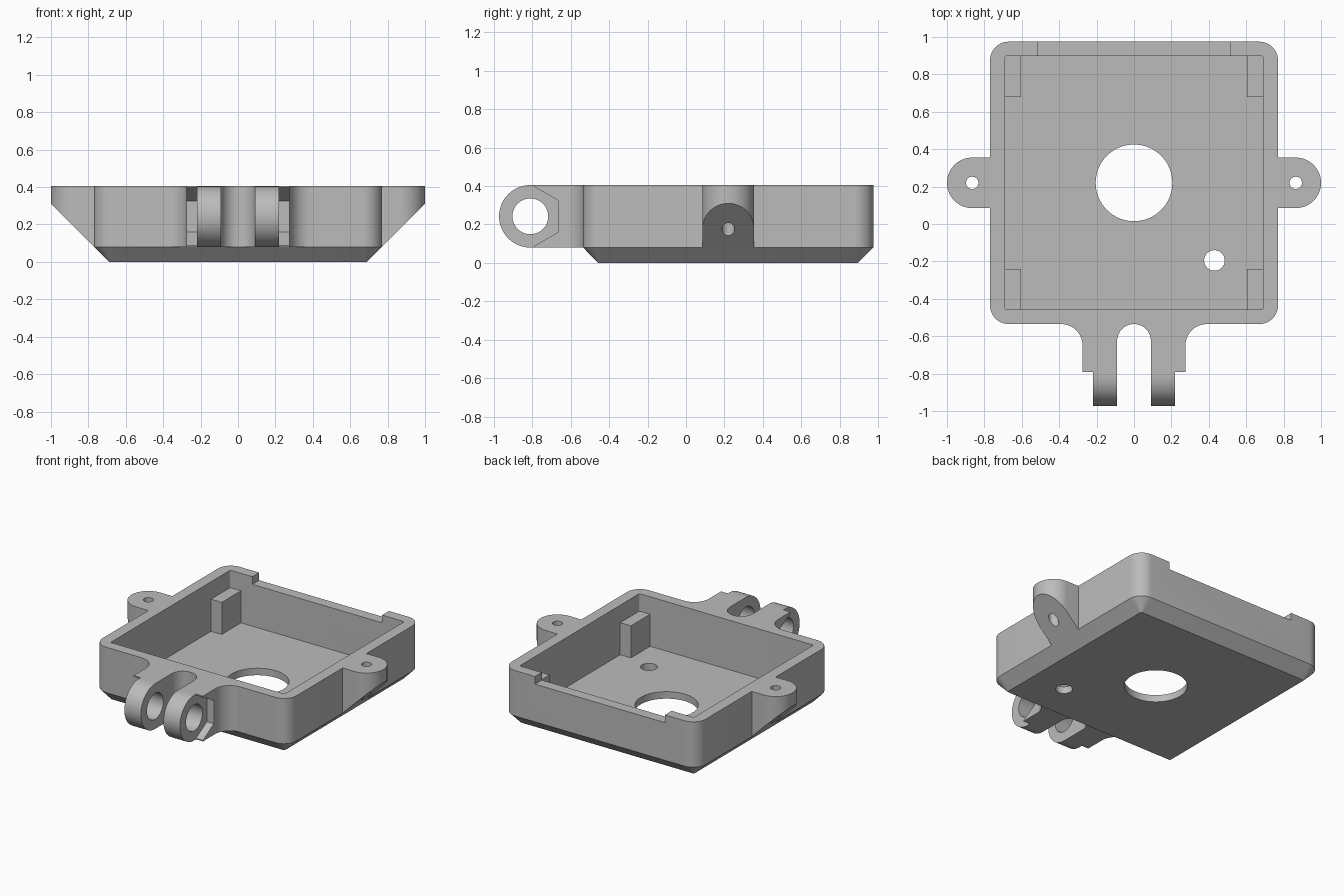
import bpy, bmesh
from math import sin, cos, radians

cube = bpy.data.objects.get("Cube")
if cube:
    bpy.data.objects.remove(cube, do_unlink=True)

grey = bpy.data.materials.new("plain grey")
grey.use_nodes = True
GREY = (0.5, 0.5, 0.5, 1)
grey.diffuse_color = GREY
grey.node_tree.nodes["Principled BSDF"].inputs["Base Color"].default_value = GREY

TOP, SHOULDER, FLOOR = 0.405, 0.08, 0.05
PIN_Y, PIN_Z, KNUCKLE_R = -0.81, 0.2425, 0.1625


def arc(cx, cy, r, start, end, steps=16):
    """Points along an arc, angles in degrees."""
    angles = [radians(start + (end - start) * i / steps) for i in range(steps + 1)]
    return [(cx + r * cos(a), cy + r * sin(a)) for a in angles]


def circle(cx, cy, r, steps=48):
    return arc(cx, cy, r, 0, 360, steps)[:-1]


def rounded_rect(x, y0, y1, r):
    return (arc(x - r, y1 - r, r, 0, 90, 10) + arc(r - x, y1 - r, r, 90, 180, 10)
            + arc(r - x, y0 + r, r, 180, 270, 10) + arc(x - r, y0 + r, r, 270, 360, 10))


def loft(name, loops):
    """Skin a stack of equal loops and cap both ends."""
    bm = bmesh.new()
    rings = [[bm.verts.new(p) for p in loop] for loop in loops]
    n = len(rings[0])
    for a, b in zip(rings, rings[1:]):
        for i in range(n):
            j = (i + 1) % n
            bm.faces.new((a[i], a[j], b[j], b[i]))
    bm.faces.new(rings[0][::-1])
    bm.faces.new(rings[-1])
    bmesh.ops.recalc_face_normals(bm, faces=bm.faces)
    mesh = bpy.data.meshes.new(name)
    bm.to_mesh(mesh)
    bm.free()
    mesh.materials.append(grey)
    obj = bpy.data.objects.new(name, mesh)
    bpy.context.collection.objects.link(obj)
    return obj


def prism_z(name, outline, z0, z1):
    return loft(name, [[(x, y, z) for x, y in outline] for z in (z0, z1)])


def prism_x(name, outline, x0, x1):
    return loft(name, [[(x, y, z) for y, z in outline] for x in (x0, x1)])


def box(name, x0, x1, y0, y1, z0, z1):
    return prism_z(name, [(x0, y0), (x1, y0), (x1, y1), (x0, y1)], z0, z1)


def activate(obj):
    bpy.ops.object.select_all(action="DESELECT")
    obj.select_set(True)
    bpy.context.view_layer.objects.active = obj


def cut(obj, *cutters):
    """Subtract each cutter, then discard it."""
    activate(obj)
    for cutter in cutters:
        cutter.hide_render = True
        mod = obj.modifiers.new("cut", "BOOLEAN")
        mod.operation, mod.solver, mod.object = "DIFFERENCE", "EXACT", cutter
        bpy.ops.object.modifier_apply(modifier=mod.name)
        bpy.data.objects.remove(cutter, do_unlink=True)


def finish(obj):
    activate(obj)
    bpy.ops.object.shade_smooth_by_angle(angle=radians(30))


# Open tray: chamfered underside, rounded outer wall, square cavity
sections = [(0.69, -0.458, 0.895, 0.01, 0), (0.77, -0.535, 0.975, 0.1, SHOULDER),
            (0.77, -0.535, 0.975, 0.1, TOP), (0.69, -0.458, 0.898, 0.01, TOP),
            (0.69, -0.458, 0.898, 0.01, FLOOR)]
tray = loft("tray", [[(x, y, z) for x, y in rounded_rect(w, y0, y1, r)]
                     for w, y0, y1, r, z in sections])
cut(tray,
    prism_z("lens_hole_cutter", circle(0, 0.22, 0.205, 64), -0.1, 0.2),
    prism_z("cable_hole_cutter", circle(0.43, -0.195, 0.055), -0.1, 0.2),
    box("back_notch_cutter", -0.515, 0.515, 0.85, 1.1, TOP - 0.055, 0.6))
finish(tray)

# Support posts in the cavity corners
for side, x0 in (("right", -0.69), ("left", 0.605)):
    for end, y0 in (("front", -0.458), ("back", 0.68)):
        box(f"{end}_{side}_post", x0, x0 + 0.085, y0, y0 + 0.218, FLOOR, 0.28)

# Screw ears with a sloped underside
for side, s in (("right", -1), ("left", 1)):
    plan = [(0.77, 0.085)] + arc(0.865, 0.22, 0.135, -90, 90, 32) + [(0.77, 0.355)]
    ear = loft(f"{side}_ear", [[(s * x, y, x - 0.69) for x, y in plan],
                               [(s * x, y, TOP) for x, y in plan]])
    cut(ear, prism_z("screw_hole_cutter", circle(s * 0.865, 0.22, 0.033, 32), -0.1, 0.6))
    finish(ear)

# Forked neck with filleted roots and hexagonal nut recesses
half = (arc(0, -0.625, 0.09, 90, 0) + [(0.09, PIN_Y), (0.22, PIN_Y), (0.22, -0.79), (0.275, -0.79)]
        + arc(0.39, -0.65, 0.115, 180, 90) + [(0.39, -0.5), (0, -0.5)])
outline = half[:-1] + [(-x, y) for x, y in half[-2:0:-1]]
neck = prism_z("mount_neck", outline, SHOULDER, TOP)
hexagon = arc(PIN_Y, PIN_Z, 0.166, 30, 330, 5)
cut(neck,
    prism_x("pin_hole_cutter", circle(PIN_Y, PIN_Z, 0.093), -0.5, 0.5),
    prism_x("left_nut_cutter", hexagon, 0.22, 0.4),
    prism_x("right_nut_cutter", hexagon, -0.4, -0.22))
finish(neck)

# Round knuckle ends
for side, x0 in (("right", -0.22), ("left", 0.09)):
    knuckle = prism_x(f"{side}_knuckle", arc(PIN_Y, PIN_Z, KNUCKLE_R, 90, 270, 32), x0, x0 + 0.13)
    cut(knuckle, prism_x("pin_hole_cutter", circle(PIN_Y, PIN_Z, 0.093), -0.5, 0.5))
    finish(knuckle)
